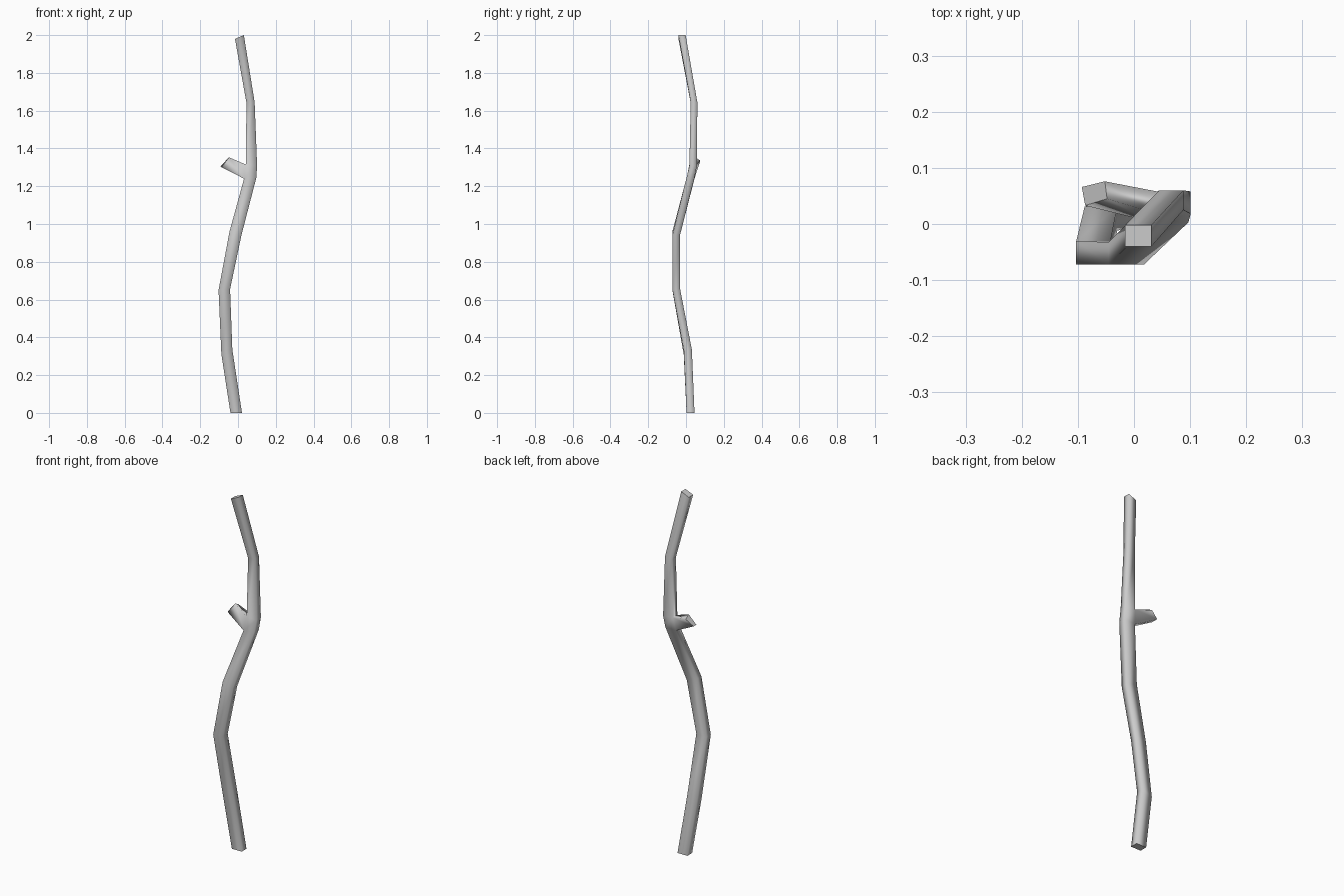
import bpy, bmesh

if "Cube" in bpy.data.objects:
    bpy.data.objects.remove(bpy.data.objects["Cube"])

# Trunk rings: x min, x max, y min, y max, z at left side, z at right side
RINGS = [
    (-0.040, 0.021, 0.003, 0.045, 0.00, 0.00),
    (-0.088, -0.030, -0.012, 0.031, 0.31, 0.335),
    (-0.103, -0.042, -0.072, -0.031, 0.65, 0.655),
    (-0.045, 0.018, -0.072, -0.032, 0.96, 0.94),
    (0.032, 0.097, 0.003, 0.045, 1.24, 1.245),
    (0.041, 0.101, 0.018, 0.058, 1.315, 1.31),
    (0.045, 0.088, 0.025, 0.060, 1.64, 1.645),
    (-0.016, 0.031, -0.040, -0.002, 1.98, 2.00),
]
BRANCH_RING = 4      # the twig grows from the left face above this ring
# Twig tip: lower back, lower front, upper front, upper back
TIP = [(-0.093, 0.066, 1.305), (-0.087, 0.033, 1.30),
       (-0.048, 0.045, 1.353), (-0.052, 0.076, 1.337)]

bm = bmesh.new()


def bridge(a, b, skip=None):
    """Join two four-sided rings with smooth quads."""
    for i in range(4):
        if i != skip:
            j = (i + 1) % 4
            bm.faces.new((a[i], a[j], b[j], b[i])).smooth = True


# Bent trunk
rings = []
for x0, x1, y0, y1, zl, zr in RINGS:
    corners = [(x0, y0, zl), (x1, y0, zr), (x1, y1, zr), (x0, y1, zl)]
    rings.append([bm.verts.new(c) for c in corners])
for k in range(len(rings) - 1):
    bridge(rings[k], rings[k + 1], 3 if k == BRANCH_RING else None)
bm.faces.new(rings[0][::-1])
bm.faces.new(rings[-1])

# Side twig
lo, hi = rings[BRANCH_RING], rings[BRANCH_RING + 1]
tip = [bm.verts.new(c) for c in TIP]
bridge([lo[3], lo[0], hi[0], hi[3]], tip)
bm.faces.new(tip)

bmesh.ops.recalc_face_normals(bm, faces=bm.faces)
mesh = bpy.data.meshes.new("wooden_stick")
bm.to_mesh(mesh)
bm.free()
bpy.context.collection.objects.link(bpy.data.objects.new("wooden_stick", mesh))
